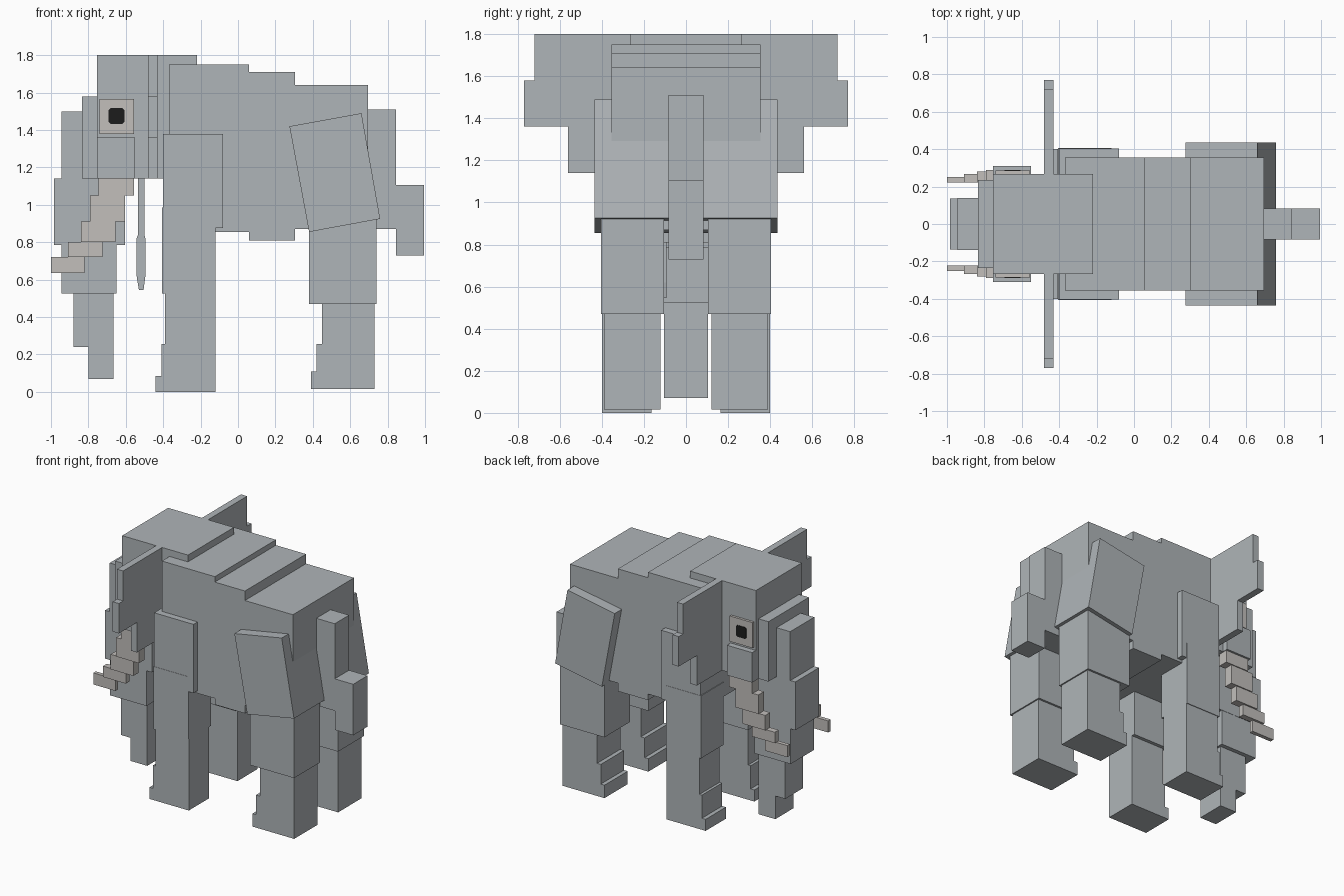
import bpy

def material(name, r, g, b):
    m = bpy.data.materials.new(name)
    m.diffuse_color = (r, g, b, 1)
    return m

GREY = material("grey hide", 0.43, 0.46, 0.48)
IVORY = material("ivory", 0.54, 0.52, 0.50)
BLACK = material("black", 0.012, 0.012, 0.012)

def prism(name, pts, lo, hi, mat=GREY, axis="y"):
    """Extrude a profile: (x, z) points along y, or (y, z) points along x."""
    n = len(pts)
    place = (lambda p, t: (p[0], t, p[1])) if axis == "y" else (lambda p, t: (t, p[0], p[1]))
    verts = [place(p, lo) for p in pts] + [place(p, hi) for p in pts]
    faces = [tuple(range(n)), tuple(range(2 * n - 1, n - 1, -1))]
    faces += [(i, i + n, (i + 1) % n + n, (i + 1) % n) for i in range(n)]
    me = bpy.data.meshes.new(name)
    me.from_pydata(verts, [], faces)
    # make normals point outward
    import bmesh
    bm = bmesh.new()
    bm.from_mesh(me)
    bmesh.ops.recalc_face_normals(bm, faces=bm.faces)
    bm.to_mesh(me)
    bm.free()
    me.materials.append(mat)
    ob = bpy.data.objects.new(name, me)
    bpy.context.collection.objects.link(ob)
    return ob

def box(name, x0, x1, z0, z1, y0, y1, mat=GREY):
    return prism(name, [(x0, z0), (x1, z0), (x1, z1), (x0, z1)], y0, y1, mat)

def both(ob):
    """Mirror a part to the other side of the body."""
    m = ob.modifiers.new("mirror", "MIRROR")
    m.use_axis = (False, True, False)
    m.use_mirror_merge = False
    return ob

# Trunk of the body with stepped back and belly
prism("body", [(-0.37, 1.75), (0.06, 1.75), (0.06, 1.71), (0.305, 1.71),
               (0.305, 1.64), (0.695, 1.64), (0.695, 0.87), (0.305, 0.87),
               (0.305, 0.81), (0.06, 0.81), (0.06, 0.855), (-0.37, 0.855)], -0.355, 0.355)
box("shoulders", -0.40, -0.08, 0.875, 1.38, -0.403, 0.403)
prism("haunches", [(0.275, 1.42), (0.66, 1.49), (0.76, 0.925), (0.38, 0.855)], -0.435, 0.435)

# Tail
box("tail_base", 0.68, 0.845, 0.87, 1.51, -0.083, 0.083)
box("tail_end", 0.845, 0.995, 0.73, 1.105, -0.083, 0.083)

# Legs with stepped toes
both(box("front_upper_leg", -0.405, -0.12, 0.525, 0.985, 0.14, 0.405))
both(prism("front_lower_leg", [(-0.39, 0.525), (-0.39, 0.255), (-0.41, 0.255), (-0.41, 0.085),
                               (-0.44, 0.085), (-0.44, 0), (-0.12, 0), (-0.12, 0.525)], 0.165, 0.40))
both(box("back_upper_leg", 0.38, 0.74, 0.47, 0.93, 0.105, 0.405))
both(prism("back_lower_leg", [(0.45, 0.47), (0.45, 0.255), (0.42, 0.255), (0.42, 0.11),
                              (0.39, 0.11), (0.39, 0.015), (0.73, 0.015), (0.73, 0.47)], 0.12, 0.39))

# Head, face and cheeks
box("head", -0.755, -0.22, 1.14, 1.80, -0.267, 0.267)
box("face", -0.835, -0.75, 1.14, 1.58, -0.235, 0.235)
both(box("cheek", -0.755, -0.55, 1.14, 1.36, 0.26, 0.31))

# Eyes with bevelled pupils
both(box("eye", -0.74, -0.555, 1.38, 1.567, 0.26, 0.285, IVORY))
c, r, k = (-0.65, 1.475), 0.042, 0.032
both(prism("pupil", [(c[0] + a, c[1] + b) for a, b in
                     [(-r, -k), (-k, -r), (k, -r), (r, -k), (r, k), (k, r), (-k, r), (-r, k)]],
           0.28, 0.289, BLACK))

# Ears
both(prism("ear", [(0.25, 1.80), (0.72, 1.80), (0.72, 1.58), (0.77, 1.58), (0.77, 1.36),
                   (0.56, 1.36), (0.56, 1.14), (0.25, 1.14)], -0.48, -0.43, axis="x"))

# Elephant trunk in hanging segments: x0, x1, z0, z1, half width
for i, (x0, x1, z0, z1, w) in enumerate([
        (-0.945, -0.78, 1.14, 1.50, 0.14), (-0.985, -0.605, 0.785, 1.14, 0.137),
        (-0.945, -0.65, 0.525, 0.785, 0.135), (-0.88, -0.665, 0.24, 0.525, 0.105),
        (-0.80, -0.665, 0.07, 0.24, 0.105)]):
    box(f"trunk_segment_{i + 1}", x0, x1, z0, z1, -w, w)

# Tusks stepping forward and down: x0, x1, z0, z1, outer y
for i, (x0, x1, z0, z1, y1) in enumerate([
        (-0.745, -0.555, 1.05, 1.16, 0.295), (-0.79, -0.605, 0.91, 1.05, 0.288),
        (-0.84, -0.655, 0.80, 0.91, 0.28), (-0.91, -0.725, 0.72, 0.80, 0.268),
        (-1.0, -0.82, 0.635, 0.72, 0.252)]):
    both(box(f"tusk_step_{i + 1}", x0, x1, z0, z1, 0.223, y1, IVORY))

# Thin tassel hanging below the head
prism("tassel", [(-0.535, 1.16), (-0.535, 0.84), (-0.542, 0.82), (-0.542, 0.62), (-0.53, 0.545),
                 (-0.505, 0.545), (-0.495, 0.62), (-0.495, 0.82), (-0.50, 0.84), (-0.50, 1.16)],
      -0.135, -0.092)
